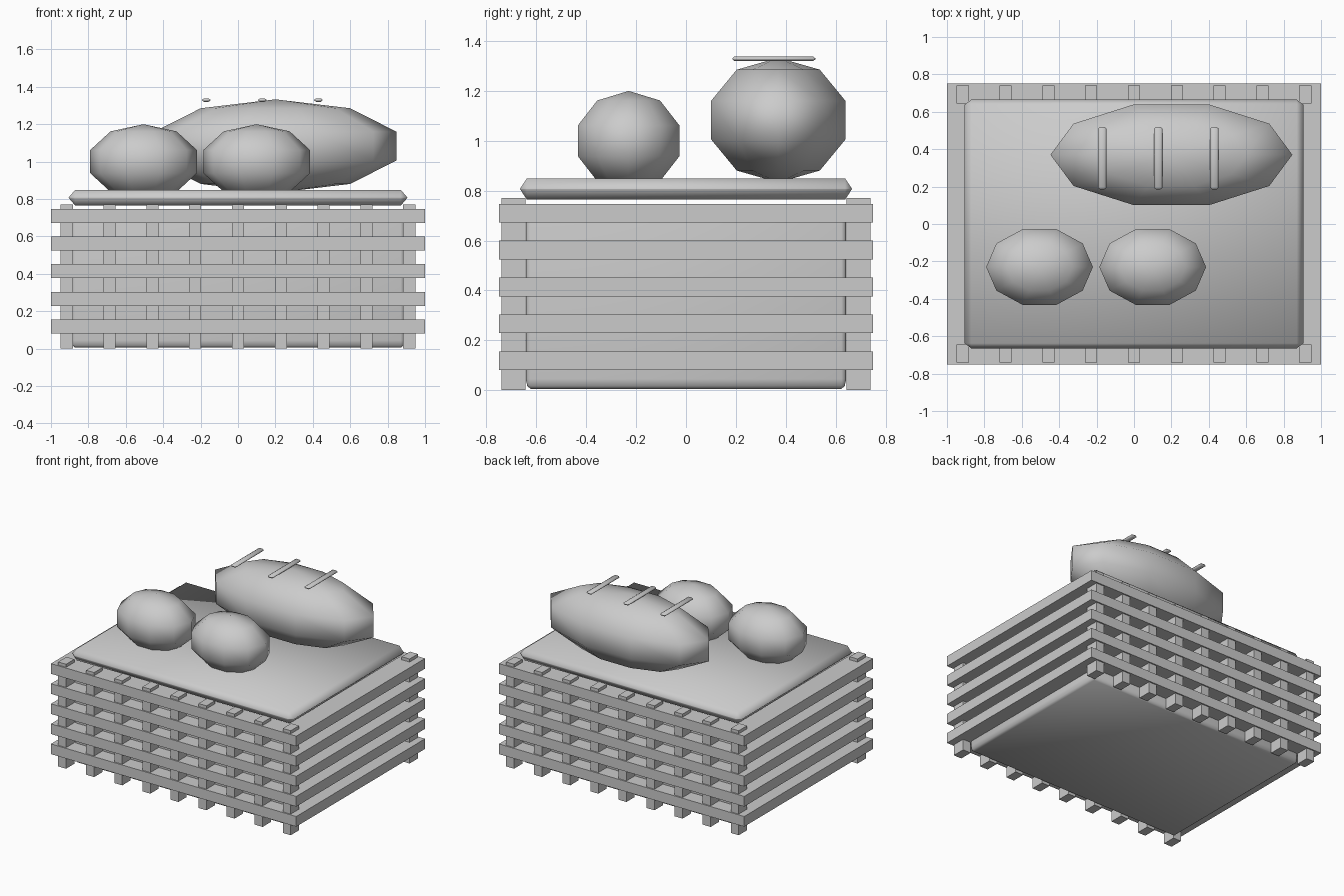
import bpy, bmesh, math
from mathutils import Vector

cube = bpy.data.objects.get("Cube")
if cube:
    bpy.data.objects.remove(cube, do_unlink=True)

# One plain grey for everything
grey = bpy.data.materials.new("plain_grey")
grey.use_nodes = True
COLOUR = (0.6, 0.6, 0.6, 1)
grey.diffuse_color = COLOUR
grey.node_tree.nodes["Principled BSDF"].inputs["Base Color"].default_value = COLOUR


def finish(bm, name, centre, smooth_angle=None):
    mesh = bpy.data.meshes.new(name)
    bm.to_mesh(mesh)
    bm.free()
    mesh.materials.append(grey)
    obj = bpy.data.objects.new(name, mesh)
    bpy.context.collection.objects.link(obj)
    obj.location = centre
    if smooth_angle:
        bpy.ops.object.select_all(action='DESELECT')
        obj.select_set(True)
        bpy.context.view_layer.objects.active = obj
        bpy.ops.object.shade_smooth_by_angle(angle=math.radians(smooth_angle))
    return obj


def box(name, centre, size, bevel=None, segments=1, smooth_angle=None):
    """Box with an optional bevel whose width differs per axis."""
    bm = bmesh.new()
    bmesh.ops.create_cube(bm, size=1)
    width = Vector(bevel) if bevel else Vector((1, 1, 1))
    bmesh.ops.scale(bm, verts=bm.verts, vec=[s / w for s, w in zip(size, width)])
    if bevel:
        bmesh.ops.bevel(bm, geom=bm.edges[:], offset=1, segments=segments,
                        profile=0.5, affect='EDGES', clamp_overlap=True)
    bmesh.ops.scale(bm, verts=bm.verts, vec=width)
    return finish(bm, name, centre, smooth_angle)


def loaf(name, centre, radii):
    """Low-sided round loaf, flattened ends along x."""
    bm = bmesh.new()
    bmesh.ops.create_uvsphere(bm, u_segments=10, v_segments=5, radius=1)
    # put a corner on the y axis
    turn = math.pi / 2
    for v in bm.verts:
        x, y = v.co.x, v.co.y
        v.co.x = x * math.cos(turn) - y * math.sin(turn)
        v.co.y = x * math.sin(turn) + y * math.cos(turn)
    bmesh.ops.scale(bm, verts=bm.verts, vec=radii)
    return finish(bm, name, centre, 60)


# Basket body
box("basket_body", (0, 0, 0.37), (1.78, 1.285, 0.73), (0.02, 0.02, 0.04), 2, 60)

# Woven bands around the body
for i in range(5):
    box(f"woven_band_{i + 1}", (0, 0, 0.118 + i * 0.148), (2, 1.5, 0.075))

# Upright stakes along front and back
for side, y in (("front", -0.692), ("back", 0.692)):
    for i in range(9):
        box(f"{side}_stake_{i + 1}", ((i - 4) * 0.229, y, 0.385), (0.065, 0.097, 0.77))

# Cloth lying over the basket
box("cloth", (0, 0, 0.807), (1.81, 1.33, 0.085), (0.035, 0.027, 0.041), 1, 60)

# Bread
loaf("left_roll", (0.1, -0.23, 1.0), (0.3, 0.225, 0.2))
loaf("right_roll", (-0.505, -0.23, 1.0), (0.3, 0.225, 0.2))
loaf("long_loaf", (0.2, 0.37, 1.083), (0.68, 0.298, 0.25))

# Score strips over the long loaf
for i in range(3):
    box(f"score_strip_{i + 1}", (-0.17 + i * 0.3, 0.352, 1.329),
        (0.045, 0.333, 0.018), (0.01, 0.008, 0.007), 1, 60)
